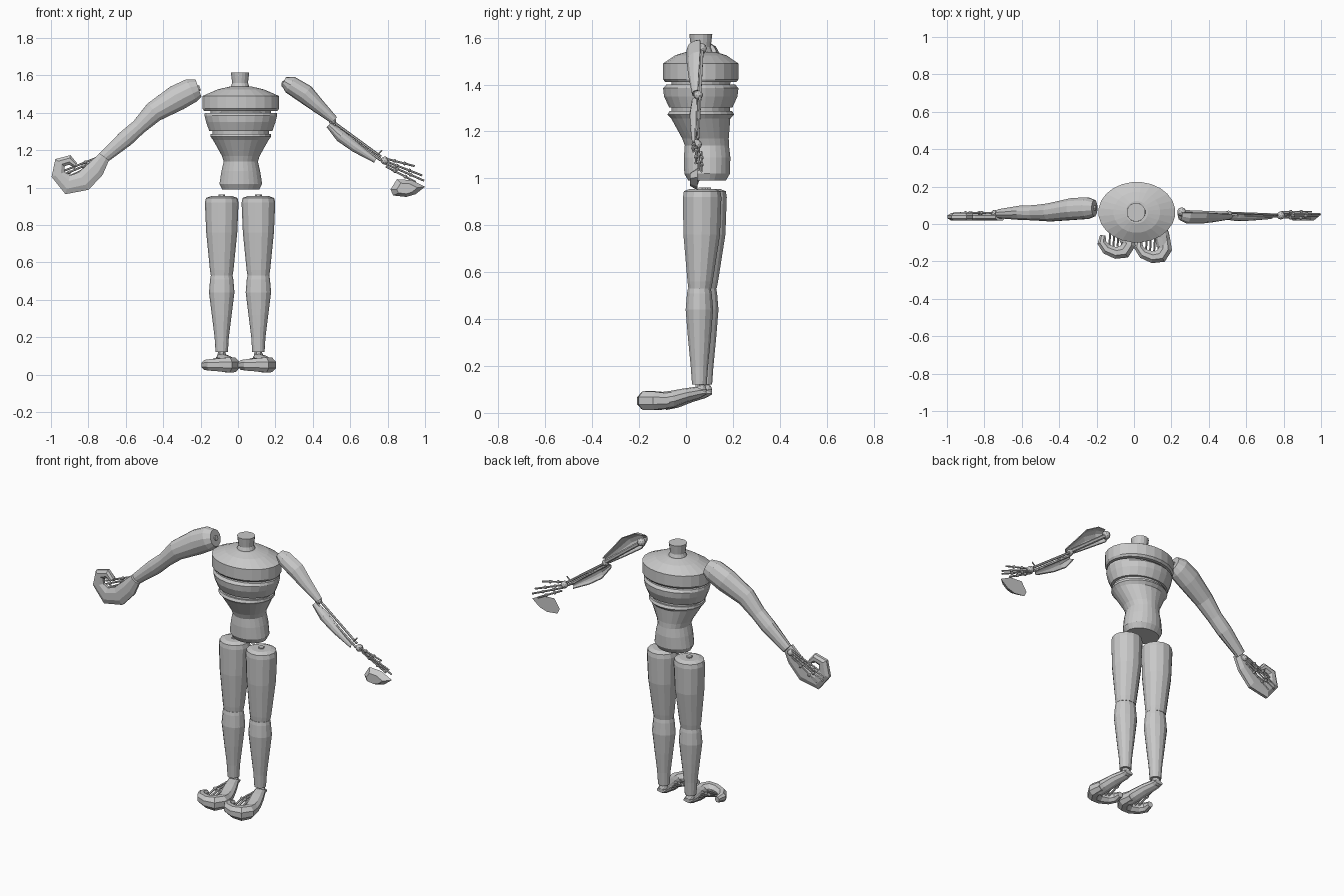
import bpy, bmesh, math
from mathutils import Vector

cube = bpy.data.objects.get("Cube")
if cube:
    bpy.data.objects.remove(cube)

grey = bpy.data.materials.new("plain_grey")
grey.use_nodes = True
GREY = (0.58, 0.58, 0.58, 1)
grey.diffuse_color = GREY
grey.node_tree.nodes["Principled BSDF"].inputs["Base Color"].default_value = GREY
X, Y, Z = Vector((1, 0, 0)), Vector((0, 1, 0)), Vector((0, 0, 1))


def finish(name, bm):
    bmesh.ops.recalc_face_normals(bm, faces=bm.faces)
    mesh = bpy.data.meshes.new(name)
    bm.to_mesh(mesh)
    bm.free()
    mesh.materials.append(grey)
    obj = bpy.data.objects.new(name, mesh)
    bpy.context.collection.objects.link(obj)
    return obj


def loft(name, rings, sides=12, side=Y, shell=False, level=False):
    """Rings are (centre, radius along side axis, radius across).
    A shell keeps the front half; level keeps every ring horizontal."""
    bm = bmesh.new()
    centres = [Vector(r[0]) for r in rings]
    loops = []
    for i, (c, ru, rv) in enumerate(rings):
        along = centres[min(i + 1, len(rings) - 1)] - centres[max(i - 1, 0)]
        t = Z if level else along.normalized()
        u = (side - t * side.dot(t)).normalized()
        v = t.cross(u)
        n = sides // 2 + 1 if shell else sides
        start = math.pi / 2 if shell else math.pi / sides
        angles = [start + 2 * math.pi * k / sides for k in range(n)]
        loops.append([bm.verts.new(Vector(c) + u * ru * math.cos(a) + v * rv * math.sin(a))
                      for a in angles])
    for a, b in zip(loops, loops[1:]):
        for k in range(len(a) - (1 if shell else 0)):
            j = (k + 1) % len(a)
            bm.faces.new((a[k], a[j], b[j], b[k]))
    if not shell:
        bm.faces.new(loops[0])
        bm.faces.new(loops[-1])
    obj = finish(name, bm)
    if shell:
        mod = obj.modifiers.new("thickness", 'SOLIDIFY')
        mod.thickness = 0.005
    return obj


def rod(name, a, b, r=0.006):
    return loft(name, [(a, r, r), (b, r, r)], 6, X if abs(b[1] - a[1]) > 0.04 else Y)


def ball(name, c, r):
    bm = bmesh.new()
    bmesh.ops.create_icosphere(bm, subdivisions=2, radius=r)
    bmesh.ops.translate(bm, verts=bm.verts, vec=c)
    return finish(name, bm)


def upright(name, rows, x=0.015, y=0.063, sides=24):
    """Rows are (height, half depth, half width, shift back)."""
    return loft(name, [((x, y + s, z), d, w) for z, d, w, s in rows], sides, level=True)


# Torso: two chest bands parted by grooves, then ribs tapering into the pelvis
upright("neck", [(1.52, .058, .058, 0), (1.56, .043, .043, 0), (1.615, .05, .05, 0)], .011, sides=16)
upright("upper_chest", [(1.41, .152, .198, 0), (1.422, .162, .206, 0), (1.49, .162, .206, 0),
                        (1.525, .11, .125, 0), (1.54, .06, .06, 0)])
upright("chest_core", [(1.27, .125, .15, 0), (1.42, .127, .165, 0)])
upright("middle_chest", [(1.302, .136, .17, 0), (1.35, .158, .187, 0), (1.385, .162, .196, 0),
                         (1.4, .148, .194, 0)])
upright("ribs_and_pelvis", [(.99, .08, .1, .027), (1.02, .098, .115, .027), (1.09, .1, .104, .027),
                            (1.14, .095, .092, .026), (1.17, .1, .102, .02), (1.255, .127, .15, 0),
                            (1.272, .143, .163, 0), (1.287, .135, .162, 0)])


# Legs and grasping feet, made once for each side
def leg(label, s, y):
    x = 0.011 + s * 0.098
    upright(label + "_thigh", [(.53, .05, .058, .002), (.56, .055, .063, .003), (.76, .08, .083, .01),
            (.92, .084, .09, .012), (.945, .08, .084, .012), (.955, .055, .055, .012)], x, y, 14)
    rod(label + "_hip_peg", (x, y + .012, .95), (x, y + .012, .962), .018)
    upright(label + "_calf", [(.12, .032, .033, 0), (.2, .038, .038, 0), (.32, .05, .053, 0),
            (.44, .06, .068, 0), (.51, .054, .062, 0), (.53, .05, .058, 0)], x, y, 14)
    rod(label + "_ankle_bone", (x, y, .07), (x, y, .14), .02)
    ball(label + "_ankle_joint", (x, y + .005, .1), .026)
    loft(label + "_instep", [((x, y + .03, .088), .028, .01), ((x, y, .088), .032, .025),
         ((x + .02, y - .06, .075), .04, .03), ((x + .04, y - .12, .058), .042, .036),
         ((x + .05, y - .17, .05), .04, .038)], 10, X)
    path = [(.055, -.13, .03), (.06, -.19, .038), (.035, -.228, .04), (-.01, -.235, .034),
            (-.06, -.215, .03), (-.085, -.18, .026), (-.08, -.14, .016)]
    loft(label + "_toe_clasp", [((x + px, y + py, .052), r * 1.1, r) for px, py, r in path], 8, Z)
    for k in range(4):
        tx = x - .04 + k * .022
        rod(f"{label}_toe_bone_{k + 1}", (x - .02 + k * .012, y - .02, .09), (tx, y - .12, .078))
        rod(f"{label}_toe_tip_{k + 1}", (tx, y - .12, .078), (tx - .005, y - .2, .055))
        ball(f"{label}_toe_joint_{k + 1}", (tx, y - .12, .078), .011)


leg("right", -1, 0.08)
leg("left", 1, 0.057)

# Right arm: full covering
loft("right_arm", [((-.211, .085, 1.532), .045, .05), ((-.25, .085, 1.519), .06, .068),
     ((-.326, .08, 1.48), .06, .072), ((-.45, .062, 1.405), .05, .058),
     ((-.53, .06, 1.325), .042, .043), ((-.6, .06, 1.263), .04, .046),
     ((-.72, .055, 1.16), .025, .033)], 12)
rod("right_shoulder_peg", (-.215, .085, 1.53), (-.203, .085, 1.534), .015)

# Right hand: curled covering in front, finger bones along its back
hand = [(-.715, 1.165, .034), (-.76, 1.1, .052), (-.825, 1.035, .058), (-.91, 1.015, .056),
        (-.962, 1.07, .04), (-.952, 1.133, .034), (-.9, 1.148, .028), (-.868, 1.12, .014)]
loft("right_hand", [((x, .038, z), .022, r) for x, z, r in hand], 8)
for k, (x, z) in enumerate([(-.93, 1.09), (-.965, 1.055), (-.96, 1.03), (-.92, 1.01)]):
    a, b = Vector((-.755, .06, 1.16 - k * .014)), Vector((x, .058, z))
    rod(f"right_finger_bone_{k + 1}", a, b, .0055)
    for j, f in enumerate((.35, .7)):
        ball(f"right_knuckle_{k + 1}_{j + 1}", a.lerp(b, f), .01)
ball("right_wrist_joint", (-.745, .056, 1.145), .02)

# Left arm: front half shells over an open skeleton
loft("left_upper_arm_shell", [((.245, .06, 1.57), .04, .025), ((.28, .06, 1.55), .057, .048),
     ((.36, .06, 1.5), .058, .052), ((.43, .055, 1.435), .045, .038),
     ((.515, .05, 1.36), .025, .022)], 12, shell=True)
rod("left_upper_arm_bone", (.25, .065, 1.555), (.5, .055, 1.365), .012)
ball("left_shoulder_joint", (.255, .065, 1.553), .024)
ball("left_elbow_joint", (.505, .052, 1.355), .02)
loft("left_forearm_shell", [((.485, .05, 1.335), .025, .016), ((.55, .05, 1.275), .035, .032),
     ((.63, .048, 1.215), .03, .028), ((.735, .045, 1.145), .018, .014)], 12, shell=True)
rod("left_forearm_upper_bone", (.505, .06, 1.355), (.765, .05, 1.165), .007)
rod("left_forearm_lower_bone", (.5, .045, 1.34), (.765, .04, 1.145), .007)
ball("left_wrist_joint", (.785, .046, 1.145), .022)
rod("left_wrist_spur", (.745, .045, 1.175), (.77, .045, 1.2), .004)

# Left finger bones fan out from the wrist above the open palm
for k, (x, z) in enumerate([(.945, 1.115), (.985, 1.065), (.995, 1.037), (.95, 1.03)]):
    a, b = Vector((.79, .035 + k * .01, 1.155 - k * .014)), Vector((x, .03 + k * .012, z))
    rod(f"left_finger_bone_{k + 1}", a, b, .0055)
    for j, f in enumerate((.3, .65)):
        ball(f"left_knuckle_{k + 1}_{j + 1}", a.lerp(b, f), .01)

# Left palm: faceted plate with a raised front ridge
outline = [(.85, 1.045), (.815, .99), (.83, .958), (.9, .95), (.95, .965), (1, 1.005), (.93, 1.04)]
bm = bmesh.new()
back = [bm.verts.new((x, .05, z)) for x, z in outline]
front = [bm.verts.new((.9 + (x - .9) * .6, .018, .992 + (z - .992) * .6)) for x, z in outline]
bm.faces.new(back)
bm.faces.new(front)
for i in range(len(back)):
    j = (i + 1) % len(back)
    bm.faces.new((back[i], back[j], front[j], front[i]))
finish("left_palm", bm)
